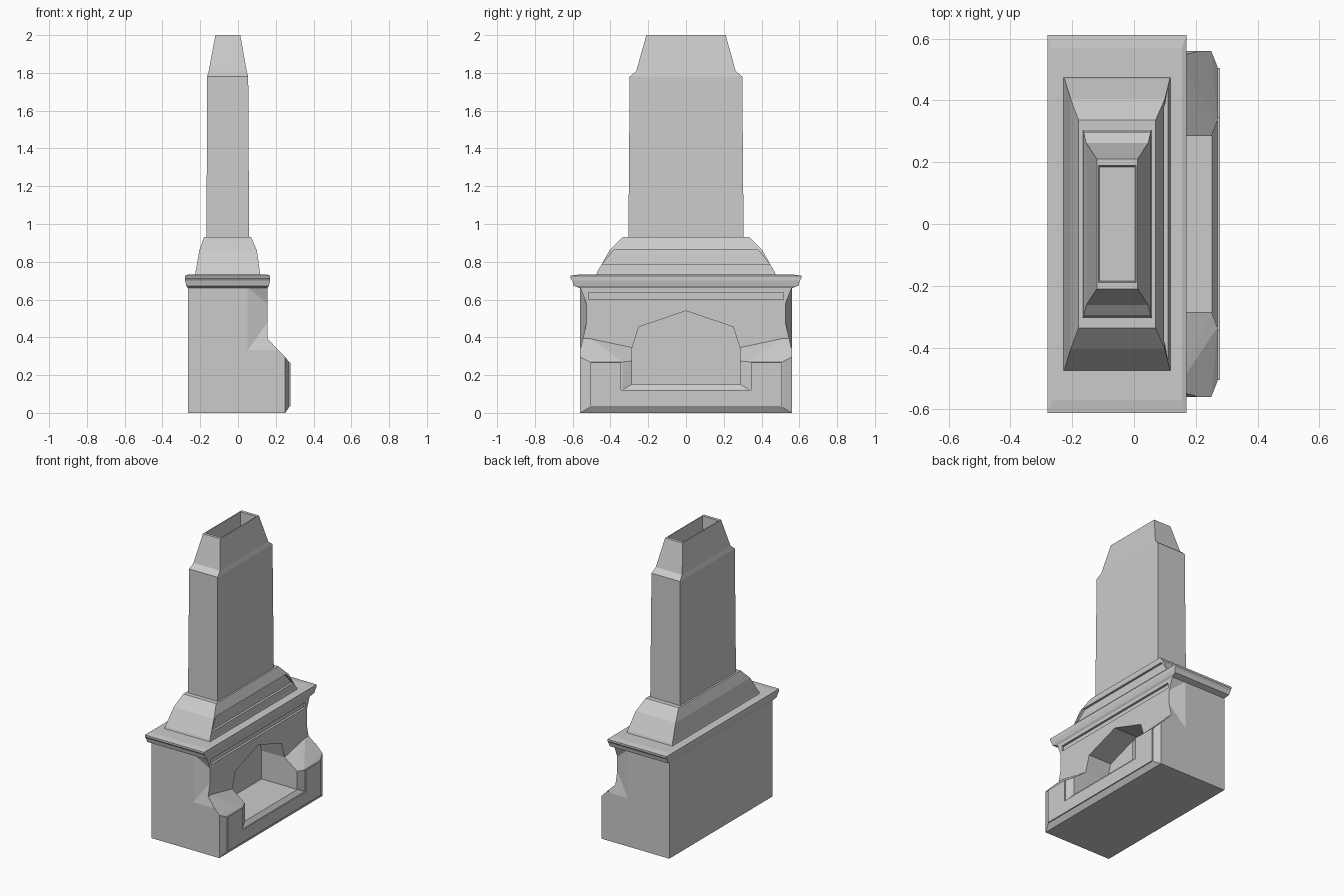
import bpy, bmesh

if "Cube" in bpy.data.objects:
    bpy.data.objects.remove(bpy.data.objects["Cube"])


def finish(bm, name):
    bmesh.ops.recalc_face_normals(bm, faces=bm.faces)
    me = bpy.data.meshes.new(name)
    bm.to_mesh(me)
    bm.free()
    ob = bpy.data.objects.new(name, me)
    bpy.context.collection.objects.link(ob)
    return ob


def hull(name, pts):
    bm = bmesh.new()
    for p in pts:
        bm.verts.new(p)
    r = bmesh.ops.convex_hull(bm, input=bm.verts)
    loose = [v for v in bm.verts if not v.link_faces]
    bmesh.ops.delete(bm, geom=loose, context='VERTS')
    bmesh.ops.dissolve_limit(bm, angle_limit=0.01, verts=bm.verts, edges=bm.edges)
    return finish(bm, name)


def loft(name, rings):
    """Stack rectangular rings given as (z, x_min, x_max, y_half), capped at both ends."""
    bm = bmesh.new()
    loops = [[bm.verts.new(p) for p in ((a, -y, z), (b, -y, z), (b, y, z), (a, y, z))]
             for z, a, b, y in rings]
    for lo, hi in zip(loops, loops[1:]):
        for i in range(4):
            j = (i + 1) % 4
            bm.faces.new((lo[i], lo[j], hi[j], hi[i]))
    bm.faces.new(loops[0])
    bm.faces.new(loops[-1])
    return finish(bm, name)


def prism_x(name, half, sections):
    """Outline in (y, z), mirrored over y; sections are (x, inset-free) positions."""
    outline = half + [(-y, z) for y, z in reversed(half) if y > 0]
    bm = bmesh.new()
    loops = [[bm.verts.new((x, y, z)) for y, z in outline] for x in sections]
    n = len(outline)
    for i in range(n):
        j = (i + 1) % n
        bm.faces.new((loops[0][i], loops[0][j], loops[1][j], loops[1][i]))
    bm.faces.new(loops[0])
    bm.faces.new(loops[1])
    return finish(bm, name)


def combine(ob, other, op):
    m = ob.modifiers.new("bool", 'BOOLEAN')
    m.operation, m.object, m.solver = op, other, 'EXACT'
    bpy.context.view_layer.objects.active = ob
    bpy.ops.object.modifier_apply(modifier=m.name)
    bpy.data.objects.remove(other)


# Firebox body
body = loft("firebox_body", [(0, -.265, .155, .56), (.665, -.265, .155, .56)])

# Hearth sill and the two sloping arms, with a chamfered front rim
sill = hull("sill", [(x, s * y, z) for s in (-1, 1) for x, y, zs in
                     ((.1, .56, (0, .153)), (.25, .56, (0, .153)), (.27, .51, (.03, .123)))
                     for z in zs])
combine(body, sill, 'UNION')
for s in (-1, 1):
    arm = hull("arm", [(x, s * y, z) for x, y, z in (
        (.12, .282, 0), (.12, .56, 0), (.12, .282, .371), (.12, .56, .43),
        (.25, .282, 0), (.25, .56, 0), (.25, .282, .275), (.25, .56, .295),
        (.27, .335, .03), (.27, .51, .03), (.27, .335, .27), (.27, .51, .27))])
    combine(body, arm, 'UNION')

# Waisted front corners
for s in (-1, 1):
    waist = hull("waist_cutter", [(x, s * y, z) for x in (.05, .2) for y in (.5605, .6)
                                  for z in (.33, .665)] + [(.2, s * .512, .54)])
    combine(body, waist, 'DIFFERENCE')

# Arched fire opening and long groove below the mantel
arch = prism_x("arch_cutter", [(.285, .15), (.285, .345), (.25, .455), (0, .54)], (-.02, .4))
combine(body, arch, 'DIFFERENCE')
groove = loft("groove_cutter", [(.6, .14, .3, .515), (.638, .14, .3, .515)])
combine(body, groove, 'DIFFERENCE')

# Raised U-shaped front panel
prism_x("hearth_panel", [(.345, .12), (.345, .268), (.505, .268), (.505, .035)],
        (.262, .278))

# Mantel shelf
loft("mantel", [(.66, -.265, .155, .56), (.673, -.274, .164, .595), (.70, -.28, .17, .602),
                (.713, -.28, .17, .612), (.726, -.28, .17, .612), (.732, -.265, .155, .57)])

# Sloped hood with recessed front band
hood = loft("hood", [(.725, -.23, .12, .477), (.745, -.225, .116, .47),
                     (.86, -.205, .10, .405), (.93, -.18, .07, .337)])
band = hull("band_cutter", [(x, s * y, z) for s in (-1, 1) for x, y, z in (
    (.095, .445, .785), (.2, .445, .785), (.083, .38, .865), (.2, .38, .865))])
combine(hood, band, 'DIFFERENCE')

# Chimney stack with hollow tapered top
loft("chimney", [(.925, -.167, .059, .305), (1.78, -.163, .054, .298),
                 (1.81, -.155, .046, .263), (2.0, -.12, .012, .21),
                 (2.0, -.115, .006, .19), (1.75, -.11, .001, .185)])
